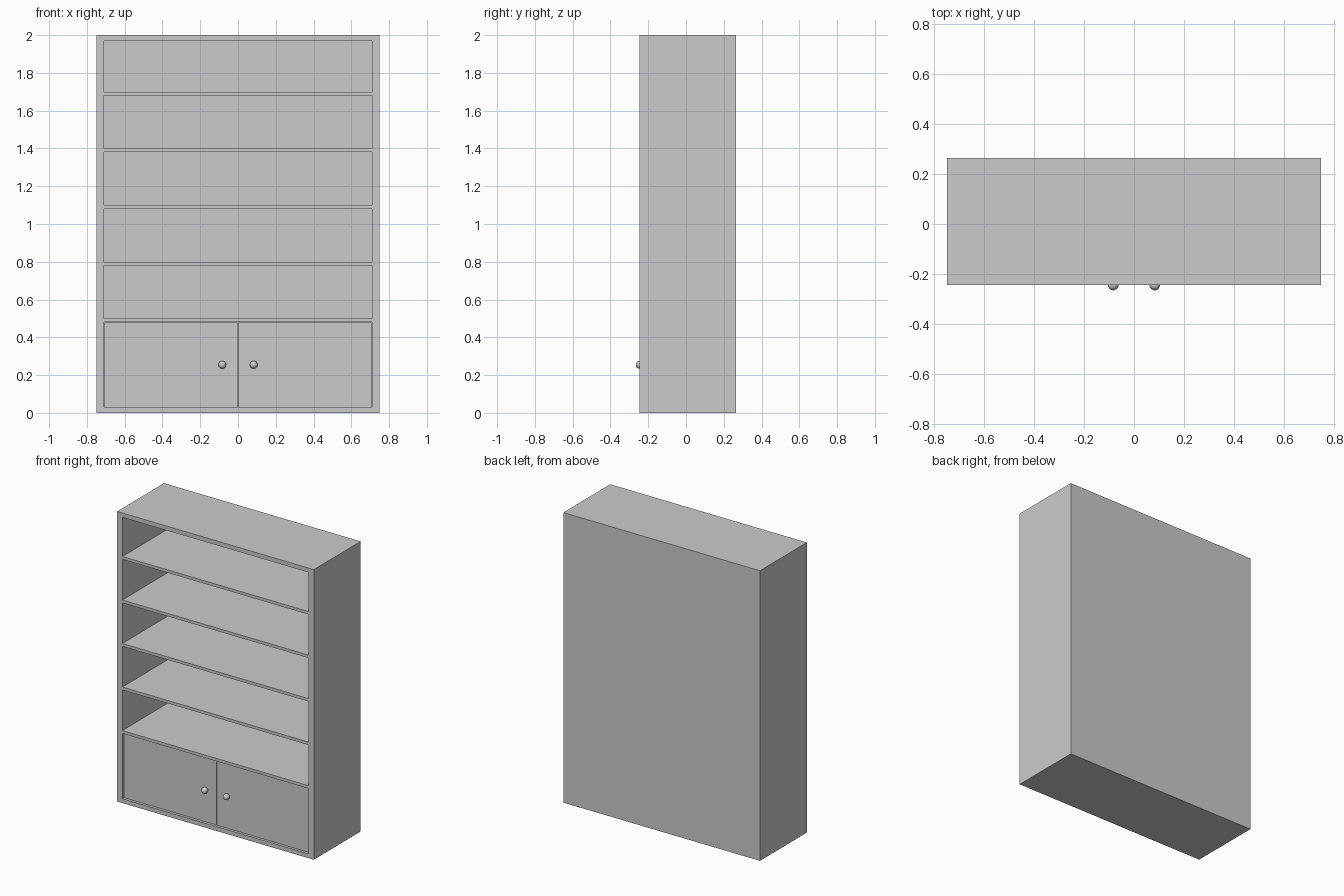
import bpy

if "Cube" in bpy.data.objects:
    bpy.data.objects.remove(bpy.data.objects["Cube"])

FRONT, BACK = -0.245, 0.265
BACK_T = 0.01
INNER_BACK = BACK - BACK_T


def box(name, x0, x1, y0, y1, z0, z1):
    bpy.ops.mesh.primitive_cube_add(
        size=1, location=((x0 + x1) / 2, (y0 + y1) / 2, (z0 + z1) / 2))
    ob = bpy.context.object
    ob.name = name
    ob.scale = (x1 - x0, y1 - y0, z1 - z0)
    bpy.ops.object.transform_apply(location=False, rotation=False, scale=True)
    return ob


# Carcass: sides, top, bottom and thin back panel
box("left_side", -0.75, -0.71, FRONT, INNER_BACK, 0, 2)
box("right_side", 0.71, 0.75, FRONT, INNER_BACK, 0, 2)
box("bottom_panel", -0.71, 0.71, FRONT, INNER_BACK, 0, 0.03)
box("top_panel", -0.71, 0.71, FRONT, INNER_BACK, 1.97, 2)
box("back_panel", -0.75, 0.75, INNER_BACK, BACK, 0, 2)

# Evenly spaced shelves
for i in range(5):
    z = 0.48 + 0.3 * i
    box(f"shelf_{i + 1}", -0.71, 0.71, FRONT, INNER_BACK, z, z + 0.02)

# Slightly recessed cupboard doors with round knobs
for side, s in (("left", -1), ("right", 1)):
    xs = sorted((s * 0.002, s * 0.708))
    box(f"{side}_door", xs[0], xs[1], FRONT + 0.015, FRONT + 0.035, 0.032, 0.478)
    bpy.ops.mesh.primitive_uv_sphere_add(
        segments=24, ring_count=12, radius=0.021, location=(s * 0.083, FRONT, 0.255))
    bpy.context.object.name = f"{side}_knob"
    bpy.ops.object.shade_smooth()
